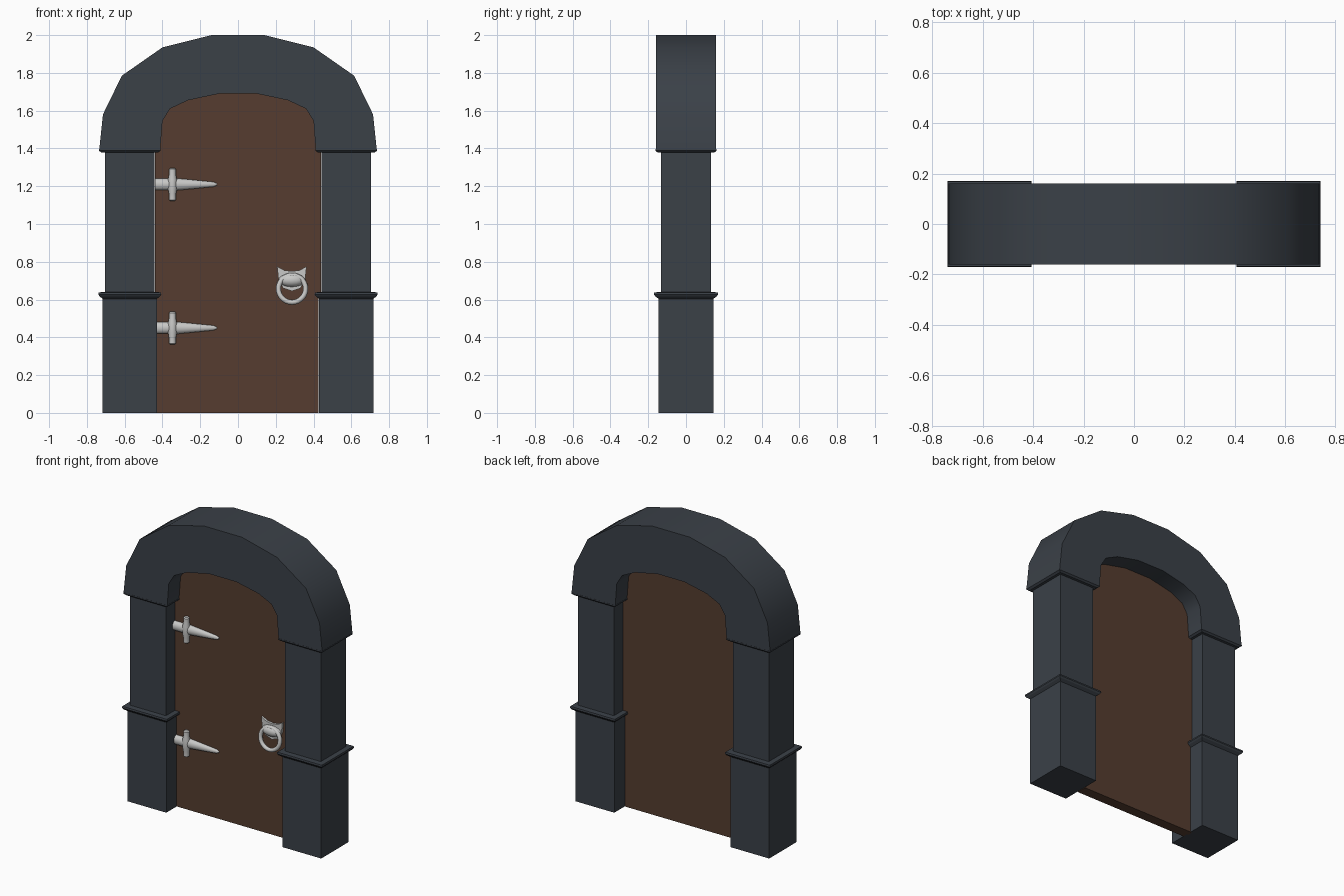
import bpy, bmesh, math
from mathutils import Matrix, Vector

if "Cube" in bpy.data.objects:
    bpy.data.objects.remove(bpy.data.objects["Cube"])


def material(name, rgb):
    m = bpy.data.materials.new(name)
    m.diffuse_color = (*rgb, 1)
    m.use_nodes = True
    m.node_tree.nodes["Principled BSDF"].inputs["Base Color"].default_value = m.diffuse_color
    return m


STONE = material("dark slate stone", (0.043, 0.052, 0.064))
WOOD = material("brown wood", (0.092, 0.046, 0.029))
METAL = material("pale metal", (0.58, 0.58, 0.57))


def finish(name, bm, mat, smooth=None):
    bmesh.ops.recalc_face_normals(bm, faces=bm.faces)
    me = bpy.data.meshes.new(name)
    bm.to_mesh(me)
    bm.free()
    me.materials.append(mat)
    ob = bpy.data.objects.new(name, me)
    bpy.context.collection.objects.link(ob)
    if smooth:
        bpy.ops.object.select_all(action='DESELECT')
        ob.select_set(True)
        bpy.context.view_layer.objects.active = ob
        bpy.ops.object.shade_smooth_by_angle(angle=math.radians(smooth))
    return ob


def loft(bm, rings):
    """Skin closed rings of points and cap both ends."""
    vs = [[bm.verts.new(p) for p in r] for r in rings]
    n = len(vs[0])
    for a, b in zip(vs, vs[1:]):
        for i in range(n):
            j = (i + 1) % n
            bm.faces.new((a[i], a[j], b[j], b[i]))
    bm.faces.new(vs[0])
    bm.faces.new(vs[-1])


def extrude_outline(name, pts, y0, y1, mat, smooth=None):
    bm = bmesh.new()
    loft(bm, [[(x, y, z) for x, z in pts] for y in (y0, y1)])
    return finish(name, bm, mat, smooth)


def stack(name, cx, levels, mat):
    """Rectangular rings (half x, half y, z) stacked upward."""
    bm = bmesh.new()
    loft(bm, [[(cx - hx, -hy, z), (cx + hx, -hy, z), (cx + hx, hy, z), (cx - hx, hy, z)]
              for hx, hy, z in levels])
    return finish(name, bm, mat)


def lathe(name, profile, axis, origin, mat, flat=1.0, n=16):
    """Revolve (distance, radius) about the x or z axis; flat squashes depth."""
    rings = []
    for d, r in profile:
        ring = []
        for k in range(n):
            a = 2 * math.pi * k / n
            u, v = r * math.cos(a), r * flat * math.sin(a)
            p = Vector((d, v, u)) if axis == 'x' else Vector((u, v, d))
            ring.append(p + Vector(origin))
        rings.append(ring)
    bm = bmesh.new()
    loft(bm, rings)
    return finish(name, bm, mat, 40)


def mirrored(half):
    return half + [(-x, z) for x, z in reversed(half)]


# stone arch
outer = [(-.735, 1.39), (-.715, 1.58), (-.615, 1.785), (-.40, 1.935), (-.14, 2.0)]
inner = [(-.412, 1.39), (-.40, 1.545), (-.36, 1.61), (-.265, 1.655), (-.10, 1.69)]
o, i = mirrored(outer), mirrored(inner)
bm = bmesh.new()
rings = []
for (ox, oz), (ix, iz) in zip(o, i):
    rings.append([(ox, -.16, oz), (ox, .16, oz), (ix, .16, iz), (ix, -.16, iz)])
loft(bm, rings)
finish("arch", bm, STONE, 45)

# stone posts on both sides
for side, s in (("left", -1), ("right", 1)):
    cx = s * .573
    stack(side + "_post_base", cx, [(.144, .145, 0), (.144, .145, .61)], STONE)
    stack(side + "_post_ledge", cx, [(.139, .140, .60), (.160, .163, .617), (.167, .17, .627),
                                     (.165, .168, .638), (.132, .132, .64)], STONE)
    stack(side + "_post_shaft", cx, [(.132, .132, .63), (.132, .132, 1.40)], STONE)
    stack(side + "_post_cap", cx, [(.150, .150, 1.378), (.163, .161, 1.388), (.163, .161, 1.396)], STONE)

# door leaf
door = [(-.44, 0), (-.44, 1.39), (-.415, 1.40)] + [(x * 1.02, z + .008) for x, z in i[1:-1]] + \
       [(.415, 1.40), (.44, 1.39), (.44, .62), (.425, .61), (.425, 0)]
extrude_outline("door", door, -.035, .035, WOOD)

# hinges
for label, z in (("upper", 1.21), ("lower", .45)):
    at = (0, -.04, z)
    lathe(label + "_hinge_strap", [(-.44, .031), (-.33, .031)], 'x', at, METAL, .8)
    lathe(label + "_hinge_spike", [(-.345, .034), (-.25, .025), (-.13, .013), (-.112, .005)],
          'x', at, METAL, .8)
    lathe(label + "_hinge_pin", [(-.088, .012), (-.082, .019), (-.05, .019), (-.025, .024), (.025, .024),
                                 (.05, .019), (.08, .019), (.086, .012)],
          'z', (-.347, -.05, z), METAL)

# knocker plate with a concave top edge
plate = [(.285, .645), (.24, .66), (.215, .70), (.207, .775), (.245, .755), (.285, .75),
         (.325, .755), (.363, .775), (.355, .70), (.33, .66)]
extrude_outline("knocker_plate", plate, -.05, -.03, METAL)

# knocker boss
bm = bmesh.new()
bmesh.ops.create_uvsphere(bm, u_segments=16, v_segments=10, radius=1,
                          matrix=Matrix.Translation((.285, -.05, .703)) @ Matrix.Diagonal((.07, .035, .036, 1)))
finish("knocker_boss", bm, METAL, 60)

# knocker ring
bpy.ops.mesh.primitive_torus_add(location=(.286, -.068, .657), rotation=(math.radians(84), 0, 0),
                                 major_radius=.072, minor_radius=.0135,
                                 major_segments=28, minor_segments=10)
ring = bpy.context.object
ring.name = "knocker_ring"
ring.data.materials.append(METAL)
bpy.ops.object.shade_smooth_by_angle(angle=math.radians(50))
